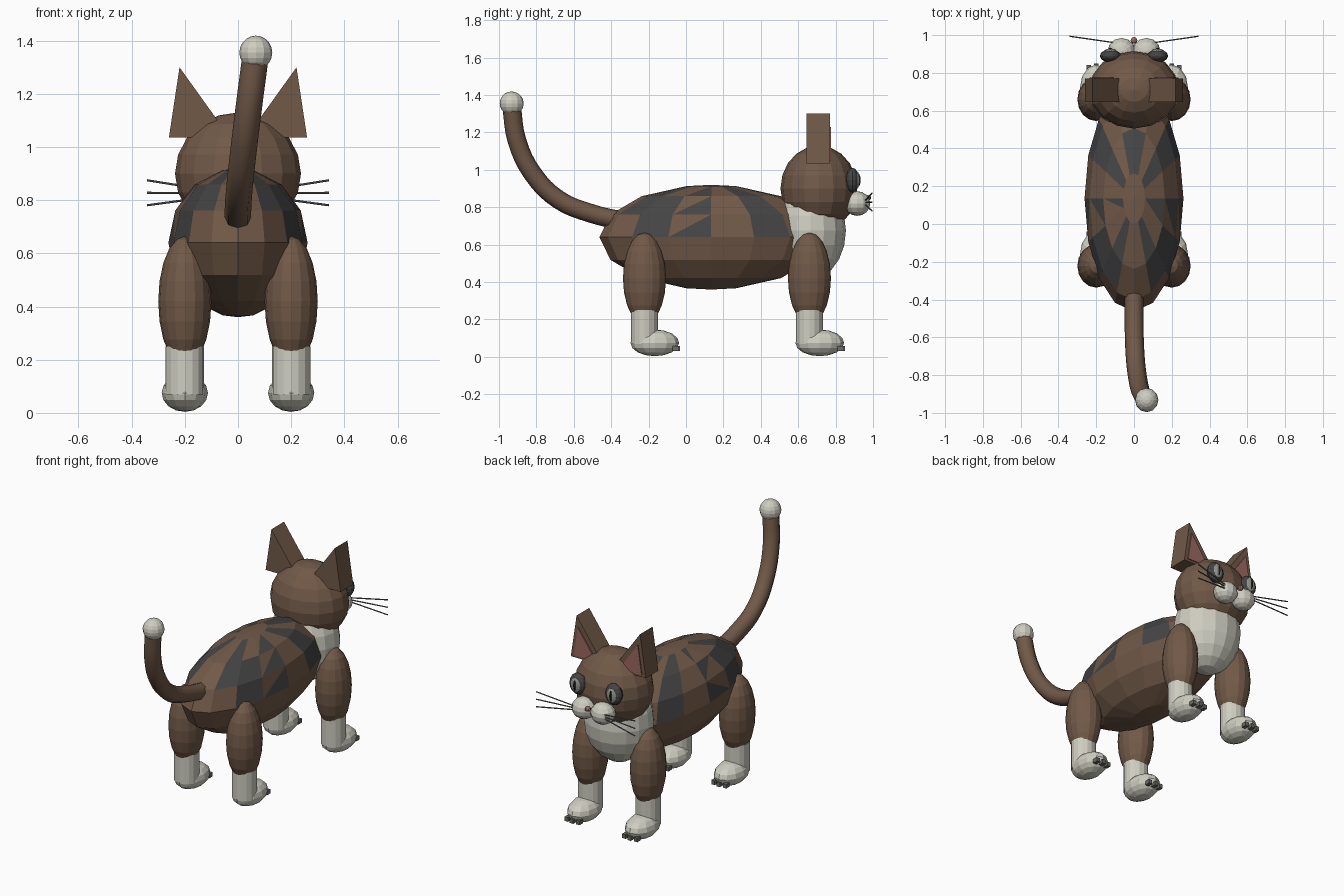
import bpy, bmesh, math
from mathutils import Vector, Matrix

cube = bpy.data.objects.get("Cube")
if cube:
    bpy.data.objects.remove(cube)


def material(name, r, g, b):
    m = bpy.data.materials.new(name)
    m.use_nodes = True
    m.diffuse_color = (r, g, b, 1)
    m.node_tree.nodes["Principled BSDF"].inputs["Base Color"].default_value = (r, g, b, 1)
    return m


BROWN = material("brown fur", .165, .1, .064)
CREAM = material("cream fur", .62, .61, .53)
DARK = material("dark patch", .06, .06, .06)
PINK = material("pink skin", .33, .14, .12)
GREY = material("grey whisker", .15, .15, .14)
IRIS = material("iris grey", .3, .31, .28)
BLACK = material("black", .015, .015, .015)


def finish(name, bm, *mats):
    mesh = bpy.data.meshes.new(name)
    bm.to_mesh(mesh)
    bm.free()
    for m in mats:
        mesh.materials.append(m)
    ob = bpy.data.objects.new(name, mesh)
    bpy.context.collection.objects.link(ob)
    return ob


def placed(centre, size):
    return Matrix.Translation(centre) @ Matrix.Diagonal((*size, 1))


def ellipsoid(name, centre, radii, mat, u=16, v=10):
    bm = bmesh.new()
    bmesh.ops.create_uvsphere(bm, u_segments=u, v_segments=v, radius=1,
                              matrix=placed(centre, radii))
    return finish(name, bm, mat)


def box(name, centre, size, mat):
    bm = bmesh.new()
    bmesh.ops.create_cube(bm, size=1, matrix=placed(centre, size))
    return finish(name, bm, mat)


def prism(name, outline, y0, y1, mat):
    """Extrude an x-z outline from y0 to y1."""
    bm = bmesh.new()
    face = bm.faces.new([bm.verts.new((x, y0, z)) for x, z in outline])
    ext = bmesh.ops.extrude_face_region(bm, geom=[face])
    bmesh.ops.translate(bm, vec=(0, y1 - y0, 0),
                        verts=[g for g in ext["geom"] if isinstance(g, bmesh.types.BMVert)])
    bmesh.ops.recalc_face_normals(bm, faces=bm.faces)
    return finish(name, bm, mat)


def rod(name, start, end, radius, mat, sides):
    a, b = Vector(start), Vector(end)
    turn = (b - a).to_track_quat("Z", "Y").to_matrix().to_4x4()
    bm = bmesh.new()
    bmesh.ops.create_cone(bm, cap_ends=True, segments=sides, radius1=radius, radius2=radius,
                          depth=(b - a).length, matrix=Matrix.Translation((a + b) / 2) @ turn)
    return finish(name, bm, mat)


# Body: faceted ellipsoid with a flattened crown and dark patches on the back
bm = bmesh.new()
bmesh.ops.create_uvsphere(bm, u_segments=16, v_segments=8, radius=1)
for v in bm.verts:
    if abs(v.co.z) < .99:
        lat = math.asin(v.co.z) * 8 / 7
        turn = math.atan2(v.co.y, v.co.x)
        v.co = (math.cos(lat) * math.cos(turn), math.cos(lat) * math.sin(turn), math.sin(lat))
bmesh.ops.triangulate(bm, faces=bm.faces)
PATCHES = {0: (2, 5), 1: (1, 2, 5), 2: (1, 5, 7)}
for f in bm.faces:
    c = f.calc_center_median()
    sector = math.degrees(math.atan2(abs(c.x), -c.y)) / 22.5
    ring = math.floor(math.degrees(math.asin(min(1, c.z / c.length))) / 25.7)
    half_patch = int(sector) == 3 and ring in (0, 1, 2) and sector > 3.5
    if int(sector) in PATCHES.get(ring, ()) or half_patch:
        f.material_index = 1
bm.transform(placed((0, .135, .64), (.262, .598, .28)))
finish("body", bm, BROWN, DARK)

# Chest, head and muzzle
ellipsoid("chest", (0, .665, .675), (.208, .19, .26), CREAM)
ellipsoid("head", (0, .71, .9), (.237, .205, .23), BROWN)
ellipsoid("nose", (0, .972, .85), (.018, .018, .015), PINK, 8, 6)

for side, label in ((1, "left"), (-1, "right")):
    # Ears with pink inner plates
    ear = [(side * x, z) for x, z in ((.26, 1.035), (.22, 1.3), (.03, 1.035))]
    prism(label + "_ear", ear, .645, .77, BROWN)
    inner = [(side * x, z) for x, z in ((.235, 1.05), (.208, 1.23), (.08, 1.05))]
    prism(label + "_inner_ear", inner, .769, .776, PINK)

    # Eyes
    x = side * .125
    ellipsoid(label + "_eye", (x, .89, .945), (.056, .035, .066), DARK, 12, 8)
    ellipsoid(label + "_iris", (x, .914, .945), (.034, .015, .046), IRIS, 12, 8)
    ellipsoid(label + "_pupil", (x, .92, .945), (.01, .014, .036), BLACK, 8, 6)

    # Cheeks and whiskers
    ellipsoid(label + "_cheek", (side * .066, .915, .82), (.074, .07, .066), CREAM, 12, 8)
    for i in (-1, 0, 1):
        rod(f"{label}_whisker_{i + 2}", (side * .09, .958, .825 + i * .01),
            (side * .342, .994, .828 + i * .047), .004, GREY, 6)

    # Legs, paws and claws
    for y, pair in ((.66, "front"), (-.222, "back")):
        name = f"{label}_{pair}"
        x = side * .2
        ellipsoid(name + "_thigh", (x, y, .42), (.1, .115, .245), BROWN)
        rod(name + "_shin", (x, y, .07), (x, y, .25), .073, CREAM, 16)
        ellipsoid(name + "_paw", (x, y + .055, .075), (.087, .13, .071), CREAM, 12, 8)
        for i in (-1, 0, 1):
            box(f"{name}_claw_{i + 2}", (x + i * .04, y + .172 - abs(i) * .006, .045),
                (.024, .034, .026), GREY)

# Tail: swept curve with a cream ball at the tip
curve = bpy.data.curves.new("tail", "CURVE")
curve.dimensions = "3D"
curve.bevel_depth = .05
curve.bevel_resolution = 2
curve.resolution_u = 4
curve.use_fill_caps = True
path = [(0, -.33, .725), (0, -.5, .765), (.005, -.68, .84), (.02, -.82, .98),
        (.042, -.905, 1.16), (.065, -.932, 1.335)]
spline = curve.splines.new("BEZIER")
spline.bezier_points.add(len(path) - 1)
for point, co in zip(spline.bezier_points, path):
    point.co = co
    point.handle_left_type = point.handle_right_type = "AUTO"
curve.materials.append(BROWN)
bpy.context.collection.objects.link(bpy.data.objects.new("tail", curve))
ellipsoid("tail_tip", (.067, -.932, 1.355), (.062, .064, .064), CREAM, 12, 10)
